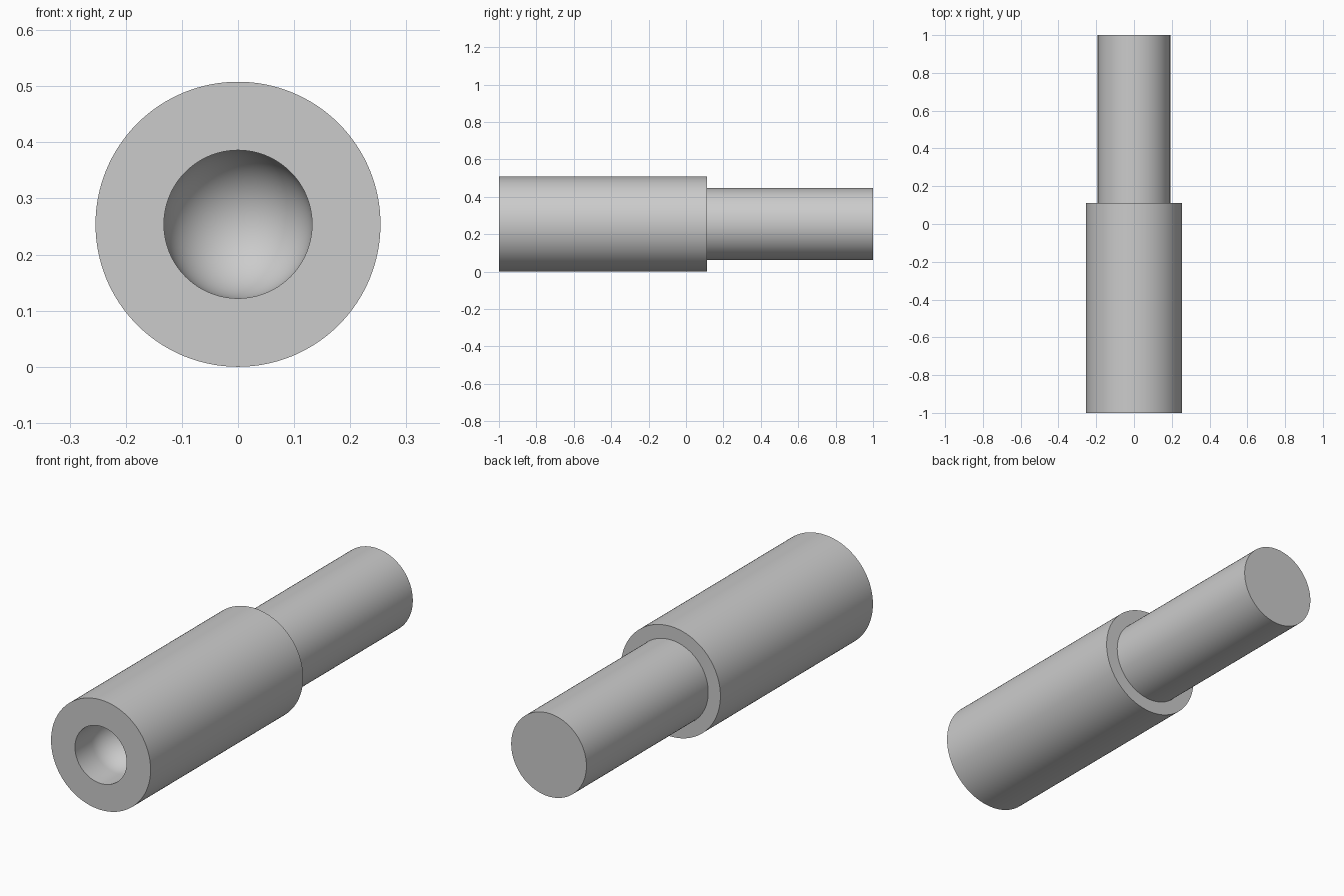
import bpy
import bmesh
import math
from mathutils import Vector

default_cube = bpy.data.objects.get("Cube")
if default_cube:
    bpy.data.objects.remove(default_cube, do_unlink=True)

BODY_R, SHAFT_R, BORE_R = 0.254, 0.192, 0.132
FRONT, STEP, BACK = -1.0, 0.112, 1.0
BORE_END = FRONT + 0.12      # where the bore wall turns into its round bottom
SIDES, ROUND_STEPS = 128, 20

# Plain grey metal
metal = bpy.data.materials.new("grey_metal")
metal.use_nodes = True
grey = (0.6, 0.6, 0.6, 1)
metal.diffuse_color = grey
metal.node_tree.nodes["Principled BSDF"].inputs["Base Color"].default_value = grey

# Half section as (radius, y): round bore bottom, bore mouth, body, step, shaft
profile = []
for i in range(ROUND_STEPS + 1):
    a = math.pi / 2 * i / ROUND_STEPS
    profile.append((BORE_R * math.sin(a), BORE_END + BORE_R * math.cos(a)))
profile += [(BORE_R, FRONT), (BODY_R, FRONT), (BODY_R, STEP),
            (SHAFT_R, STEP), (SHAFT_R, BACK), (0, BACK)]

# Turn the section around the long axis
bm = bmesh.new()
verts = [bm.verts.new((r, y, BODY_R)) for r, y in profile]
edges = [bm.edges.new(pair) for pair in zip(verts, verts[1:])]
bmesh.ops.spin(bm, geom=verts + edges, cent=Vector((0, 0, BODY_R)),
               axis=Vector((0, 1, 0)), angle=math.tau, steps=SIDES)
bmesh.ops.remove_doubles(bm, verts=bm.verts, dist=0.0001)
bmesh.ops.recalc_face_normals(bm, faces=bm.faces)

mesh = bpy.data.meshes.new("stepped_pin")
bm.to_mesh(mesh)
bm.free()
mesh.materials.append(metal)
pin = bpy.data.objects.new("stepped_pin", mesh)
bpy.context.collection.objects.link(pin)

# Smooth round surfaces, crisp rims
bpy.ops.object.select_all(action="DESELECT")
pin.select_set(True)
bpy.context.view_layer.objects.active = pin
bpy.ops.object.shade_smooth_by_angle(angle=math.radians(30))
